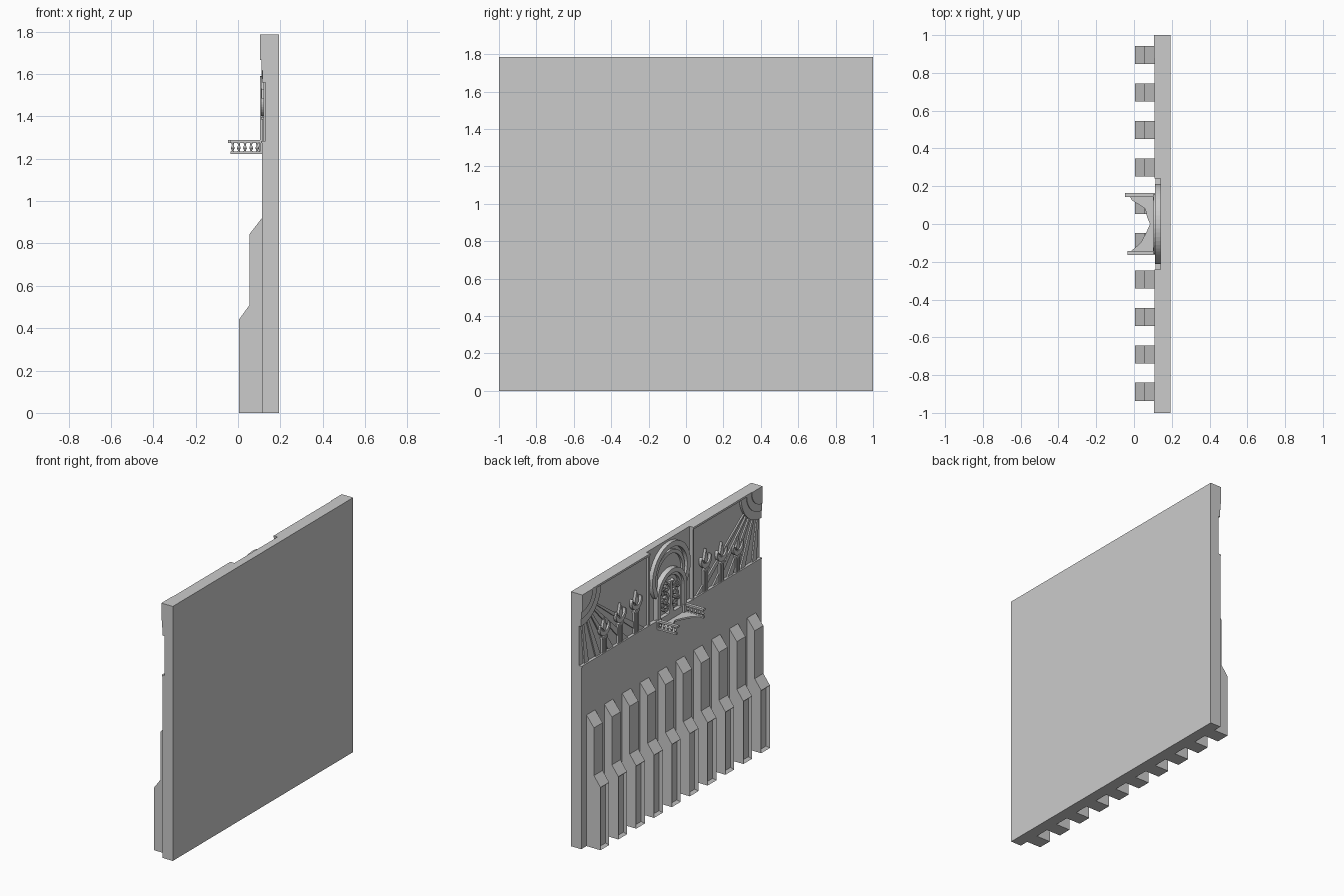
import bpy, bmesh, math
from math import sin, cos, pi

if "Cube" in bpy.data.objects:
    bpy.data.objects.remove(bpy.data.objects["Cube"])

def finish(name, bm):
    bmesh.ops.recalc_face_normals(bm, faces=bm.faces)
    me = bpy.data.meshes.new(name)
    bm.to_mesh(me)
    bm.free()
    ob = bpy.data.objects.new(name, me)
    bpy.context.collection.objects.link(ob)
    return ob

def extrude(name, pts, vec):
    bm = bmesh.new()
    f = bm.faces.new([bm.verts.new(p) for p in pts])
    r = bmesh.ops.extrude_face_region(bm, geom=[f])
    bmesh.ops.translate(bm, vec=vec, verts=[v for v in r['geom'] if isinstance(v, bmesh.types.BMVert)])
    return finish(name, bm)

def relief(name, yz, x0, x1):
    # flat (y, z) outline given thickness along x
    return extrude(name, [(x0, y, z) for y, z in yz], (x1 - x0, 0, 0))

def box(name, x0, x1, y0, y1, z0, z1):
    return relief(name, [(y0, z0), (y1, z0), (y1, z1), (y0, z1)], x0, x1)

def arc(cy, cz, r, a0, a1, n=24):
    return [(cy + r * cos(math.radians(a0 + (a1 - a0) * i / n)),
             cz + r * sin(math.radians(a0 + (a1 - a0) * i / n))) for i in range(n + 1)]

def band(name, cy, cz, r0, r1, a0, a1, x0, x1, n=24):
    return relief(name, arc(cy, cz, r1, a0, a1, n) + arc(cy, cz, r0, a1, a0, n), x0, x1)

def lathe(name, prof, x, y, seg=12):
    # (radius, z) profile turned about a vertical axis
    bm = bmesh.new()
    rings = [[bm.verts.new((x + r * cos(2 * pi * k / seg), y + r * sin(2 * pi * k / seg), z))
              for k in range(seg)] for r, z in prof]
    for a, b in zip(rings, rings[1:]):
        for k in range(seg):
            bm.faces.new([a[k], a[(k + 1) % seg], b[(k + 1) % seg], b[k]])
    bm.faces.new(rings[0])
    bm.faces.new(rings[-1])
    return finish(name, bm)

TOP, SILL, FRONT, BACK = 1.786, 1.28, 0.113, 0.194

# main wall, with the thinner upper part behind the reliefs
box("wall", FRONT, BACK, -1, 1, 0, SILL)
box("niche_wall", 0.14, BACK, -0.24, 0.24, SILL, TOP)
for s in (-1, 1):
    y0, y1 = sorted((s * 0.24, s))
    box("panel_wall", 0.13, BACK, y0, y1, SILL, TOP)
    box("panel_top_lip", 0.109, 0.13, y0, y1, TOP - 0.014, TOP)
    box("panel_sill", 0.109, 0.13, y0, y1, SILL - 0.006, SILL + 0.004)
    a, b = sorted((s * 0.24, s * 0.252))
    box("panel_inner_edge", 0.113, 0.13, a, b, SILL, TOP)

# stepped buttresses with a sunken panel on the lower face
prof = [(0.004, 0), (0.004, 0.44), (0.055, 0.51), (0.055, 0.845), (FRONT, 0.92), (FRONT, 0)]
for i in range(10):
    y = 0.003 + 0.198 * (i - 4.5)
    ob = extrude("buttress", [(x, y - 0.048, z) for x, z in prof], (0, 0.096, 0))
    bm = bmesh.new()
    bm.from_mesh(ob.data)
    f = min(bm.faces, key=lambda f: f.calc_center_median().x)
    bmesh.ops.inset_individual(bm, faces=[f], thickness=0.022, depth=0)
    bmesh.ops.translate(bm, vec=(0.018, 0, 0), verts=f.verts)
    bm.to_mesh(ob.data)
    bm.free()

# corner suns: stepped quarter discs and fanning rays
for s in (-1, 1):
    a0, a1 = (180, 270) if s > 0 else (270, 360)
    for r0, r1, x in ((0.17, 0.225, 0.115), (0.12, 0.17, 0.110)):
        band("sun_ring", s, TOP, r0, r1, a0, a1, x, 0.132, 14)
    relief("sun_core", [(s, TOP)] + arc(s, TOP, 0.12, a0, a1, 14), 0.105, 0.132)
    for d in (0.07, 0.2, 0.34, 0.5, 0.68):
        pts = []
        for end, side in ((0, -1), (0, 1), (1, 1), (1, -1)):
            t = d + side * (0.022 + 0.02 * d)
            h = math.hypot(t, TOP - SILL)
            k = 1 if end else 0.2 / h
            pts.append((s * (1 - t * k), TOP - (TOP - SILL) * k))
        relief("sun_ray", pts, 0.12, 0.132)

# stylised trees: fluted trunk, cupped leaves and a bud
for s in (-1, 1):
    for y, zt, top in ((0.385, 1.43, 1.58), (0.562, 1.41, 1.56), (0.74, 1.385, 1.53)):
        y *= s
        box("tree_trunk", 0.118, 0.132, y - 0.024, y + 0.024, SILL, zt)
        for k in range(6):
            yy = y - 0.02 + 0.008 * k
            box("trunk_flute", 0.113, 0.12, yy - 0.0025, yy + 0.0025, SILL, zt)
        box("trunk_collar", 0.109, 0.132, y - 0.03, y + 0.03, zt, zt + 0.012)
        zc = zt + 0.075
        relief("tree_cup", arc(y, zc, 0.058, 160, 380, 18) + arc(y, zc + 0.02, 0.046, 370, 170, 18), 0.108, 0.132)
        relief("tree_bud", [(y - 0.022, zc), (y, zc - 0.03), (y + 0.022, zc), (y, top)], 0.112, 0.132)

# halo ring and layered arch in the central niche
band("halo_ring", 0, 1.56, 0.175, 0.212, -35, 215, 0.112, 0.142, 40)
band("halo_inner_ring", 0, 1.545, 0.14, 0.165, -20, 200, 0.125, 0.142, 32)

def arch(name, w0, w1, zb, zc, x0, x1):
    relief(name, [(w1, zb)] + arc(0, zc, w1, 0, 180, 20) + [(-w1, zb), (-w0, zb)]
           + arc(0, zc, w0, 180, 0, 20) + [(w0, zb)], x0, x1)

arch("door_arch", 0.128, 0.16, 1.235, 1.43, 0.104, 0.142)
arch("door_arch_trim", 0.108, 0.128, 1.235, 1.43, 0.12, 0.142)

# branching ornament inside the arch
relief("ornament_stem", [(-0.03, SILL), (0.03, SILL), (0.01, 1.34), (0.012, 1.5), (-0.012, 1.5), (-0.01, 1.34)], 0.112, 0.142)
for s in (-1, 1):
    for cy, cz, r in ((0.045, 1.33, 0.032), (0.052, 1.4, 0.036), (0.04, 1.47, 0.03), (0.085, 1.36, 0.02), (0.085, 1.445, 0.02)):
        a = 90 if s > 0 else -180
        band("ornament_curl", s * cy, cz, r * 0.6, r, a, a + 270, 0.118, 0.142, 12)
        relief("ornament_leaf", arc(s * cy, cz, r * 0.35, 0, 315, 7), 0.114, 0.142)

# balcony: hollowed floor plate with two balustraded arms
edge = [(-0.025, 0.15), (-0.01, 0.125), (0.03, 0.1), (0.06, 0.08), (0.07, 0.035), (0.085, 0.0),
        (0.065, -0.045), (0.035, -0.1), (0.0, -0.13), (-0.025, -0.15)]
extrude("balcony_floor", [(x, y, 1.222) for x, y in edge + [(0.12, -0.15), (0.12, 0.15)]], (0, 0, 0.012))
bal = [(0.007, 1.233), (0.004, 1.24), (0.009, 1.25), (0.004, 1.265), (0.007, 1.276)]
for s, tip in ((-1, -0.035), (1, -0.048)):
    def arm(name, x0, w, z0, z1):
        box(name, x0, 0.12, s * 0.153 - w, s * 0.153 + w, z0, z1)
    arm("balcony_base_rail", -0.035, 0.009, 1.222, 1.235)
    arm("balcony_hand_rail", tip, 0.011, 1.274, 1.288)
    for k in range(5):
        lathe("baluster", bal, -0.025 + 0.029 * k, s * 0.153, 10)
    box("balcony_post", 0.1, 0.116, s * 0.135 - 0.01, s * 0.135 + 0.01, 1.222, 1.288)
